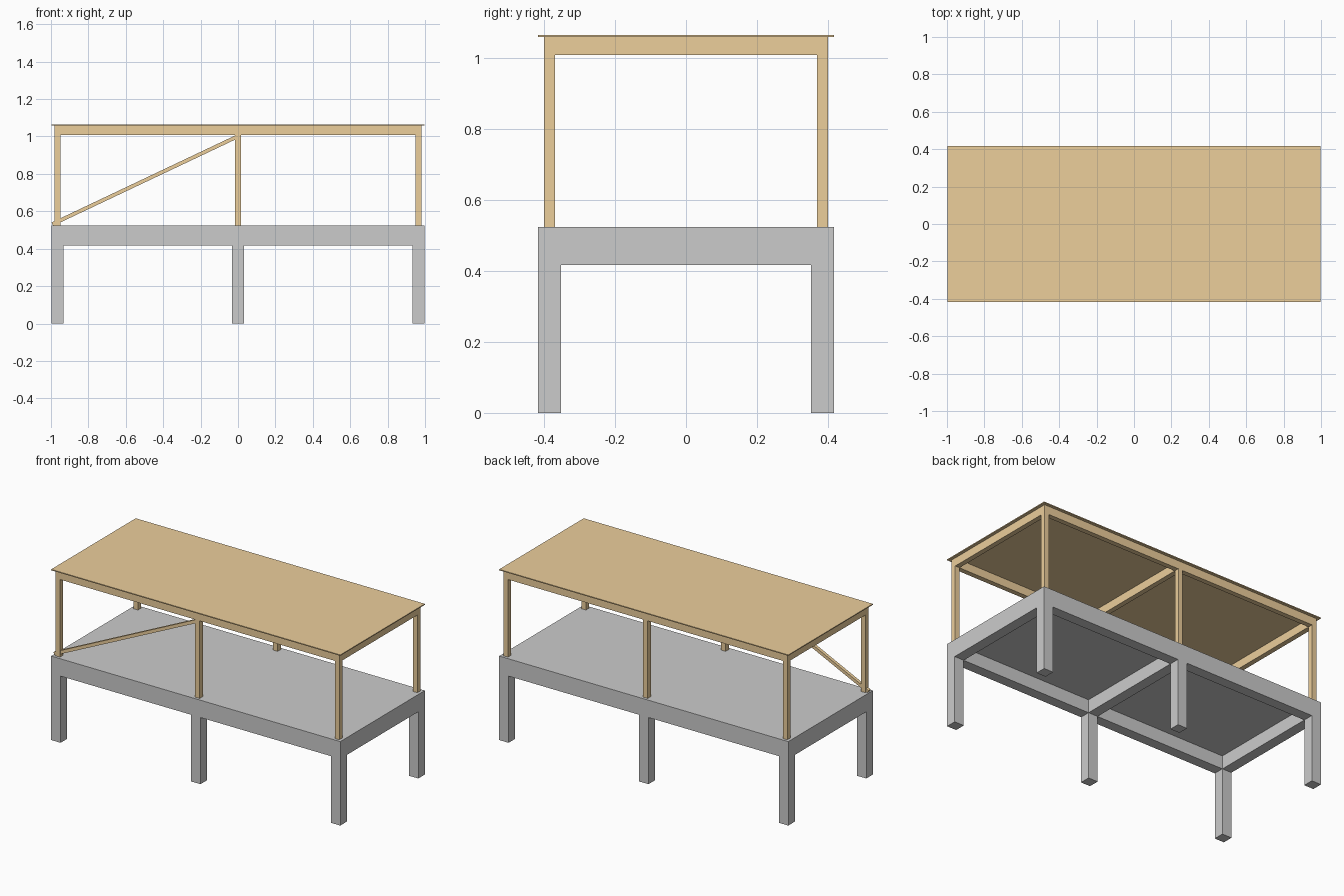
import bpy
from math import atan2, hypot
from mathutils import Matrix, Vector

if "Cube" in bpy.data.objects:
    bpy.data.objects.remove(bpy.data.objects["Cube"])

wood = bpy.data.materials.new("wood")
wood.diffuse_color = (0.84, 0.62, 0.33, 1)
wood.use_nodes = True
wood.node_tree.nodes["Principled BSDF"].inputs["Base Color"].default_value = wood.diffuse_color


def box(name, lo, hi, mat=None):
    """Axis-aligned box between two corners."""
    lo, hi = Vector(lo), Vector(hi)
    bpy.ops.mesh.primitive_cube_add(size=1, location=(lo + hi) / 2)
    ob = bpy.context.object
    ob.name = name
    ob.data.transform(Matrix.Diagonal((*(hi - lo), 1)))
    if mat:
        ob.data.materials.append(mat)
    return ob


def frame(name, ox, oy, w, z0, z1, z2, mat=None):
    """Six posts (z0-z1) carrying two long beams and three cross beams (z1-z2)."""
    xs = (-ox, -w / 2, ox - w)
    for y in (-oy, oy - w):
        side = "front" if y < 0 else "back"
        for x, place in zip(xs, ("left", "middle", "right")):
            box(f"{name}_post_{side}_{place}", (x, y, z0), (x + w, y + w, z1), mat)
        box(f"{name}_long_beam_{side}", (-ox, y, z1), (ox, y + w, z2), mat)
    for x, place in zip(xs, ("left", "middle", "right")):
        box(f"{name}_cross_beam_{place}", (x, w - oy, z1), (x + w, oy - w, z2), mat)


# Concrete lower storey
FLOOR = 0.524
frame("concrete", 0.998, 0.417, 0.065, 0, 0.416, 0.498)
box("floor_slab", (-0.998, -0.417, 0.498), (0.998, 0.417, FLOOR))

# Timber upper storey
frame("timber", 0.98, 0.40, 0.031, FLOOR, 1.008, 1.059, wood)
box("roof_sheet", (-0.998, -0.417, 1.059), (0.998, 0.417, 1.065), wood)

# Diagonal brace in the front left bay
ax, az, bx, bz = -0.993, 0.531, -0.003, 1.0
length = hypot(bx - ax, bz - az)
brace = box("diagonal_brace", (-length / 2, -0.01, -0.01), (length / 2, 0.01, 0.01), wood)
brace.location = ((ax + bx) / 2, -0.385, (az + bz) / 2)
brace.rotation_euler.y = -atan2(bz - az, bx - ax)
